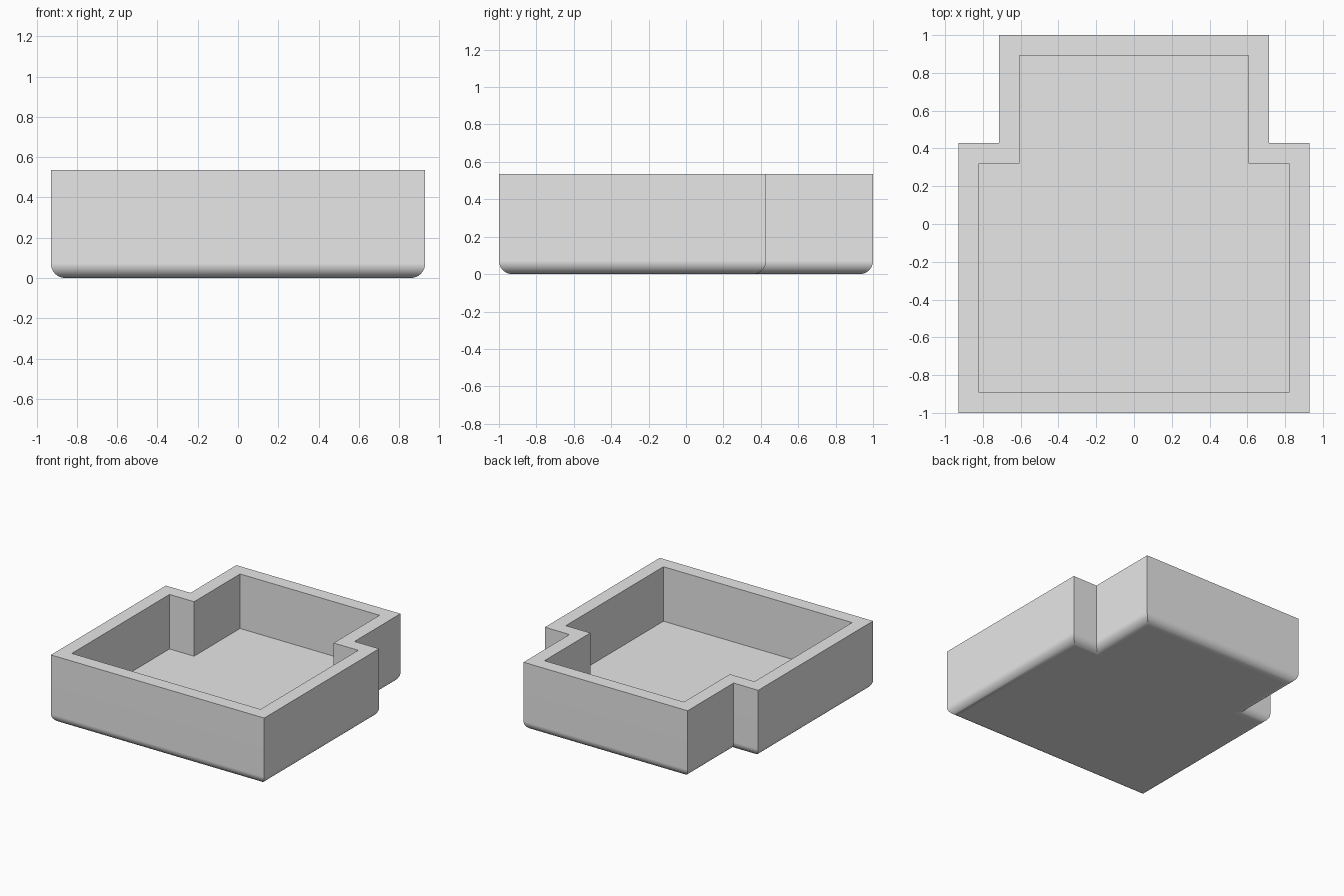
import bpy
import bmesh
import math

# Remove the default cube
if "Cube" in bpy.data.objects:
    bpy.data.objects.remove(bpy.data.objects["Cube"], do_unlink=True)

HEIGHT = 0.536
WALL = 0.107
FILLET = 0.0714
STEPS = 12


def outline(inset):
    """Stepped tray outline, offset inward, counterclockwise from above."""
    half = [(0.9286 - inset, -1 + inset),
            (0.9286 - inset, 0.4286 - inset),
            (0.7143 - inset, 0.4286 - inset),
            (0.7143 - inset, 1 - inset)]
    return half + [(-x, y) for x, y in reversed(half)]


# Wall section: rounded bottom edge, outer wall, flat rim, inner wall
section = []
for i in range(STEPS + 1):
    a = math.pi / 2 * i / STEPS
    section.append((FILLET * (1 - math.sin(a)), FILLET * (1 - math.cos(a))))
section += [(0, HEIGHT), (WALL, HEIGHT), (WALL, WALL)]

# Join the offset outlines into one closed body
bm = bmesh.new()
rings = [[bm.verts.new((x, y, z)) for x, y in outline(d)] for d, z in section]
for low, high in zip(rings, rings[1:]):
    n = len(low)
    for i in range(n):
        j = (i + 1) % n
        bm.faces.new((low[i], low[j], high[j], high[i]))
bm.faces.new(reversed(rings[0]))   # underside
bm.faces.new(rings[-1])            # inner floor

mesh = bpy.data.meshes.new("tray")
bm.to_mesh(mesh)
bm.free()
tray = bpy.data.objects.new("tray", mesh)
bpy.context.collection.objects.link(tray)

# Plain grey material
grey = bpy.data.materials.new("light_grey")
grey.use_nodes = True
colour = (0.8, 0.8, 0.8, 1)
grey.diffuse_color = colour
grey.node_tree.nodes["Principled BSDF"].inputs["Base Color"].default_value = colour
mesh.materials.append(grey)

# Smooth the rounded edge, keep corners crisp and large faces flat
bpy.ops.object.select_all(action='DESELECT')
tray.select_set(True)
bpy.context.view_layer.objects.active = tray
bpy.ops.object.shade_smooth_by_angle(angle=math.radians(30))
weighted = tray.modifiers.new("flat_faces", 'WEIGHTED_NORMAL')
weighted.keep_sharp = True
